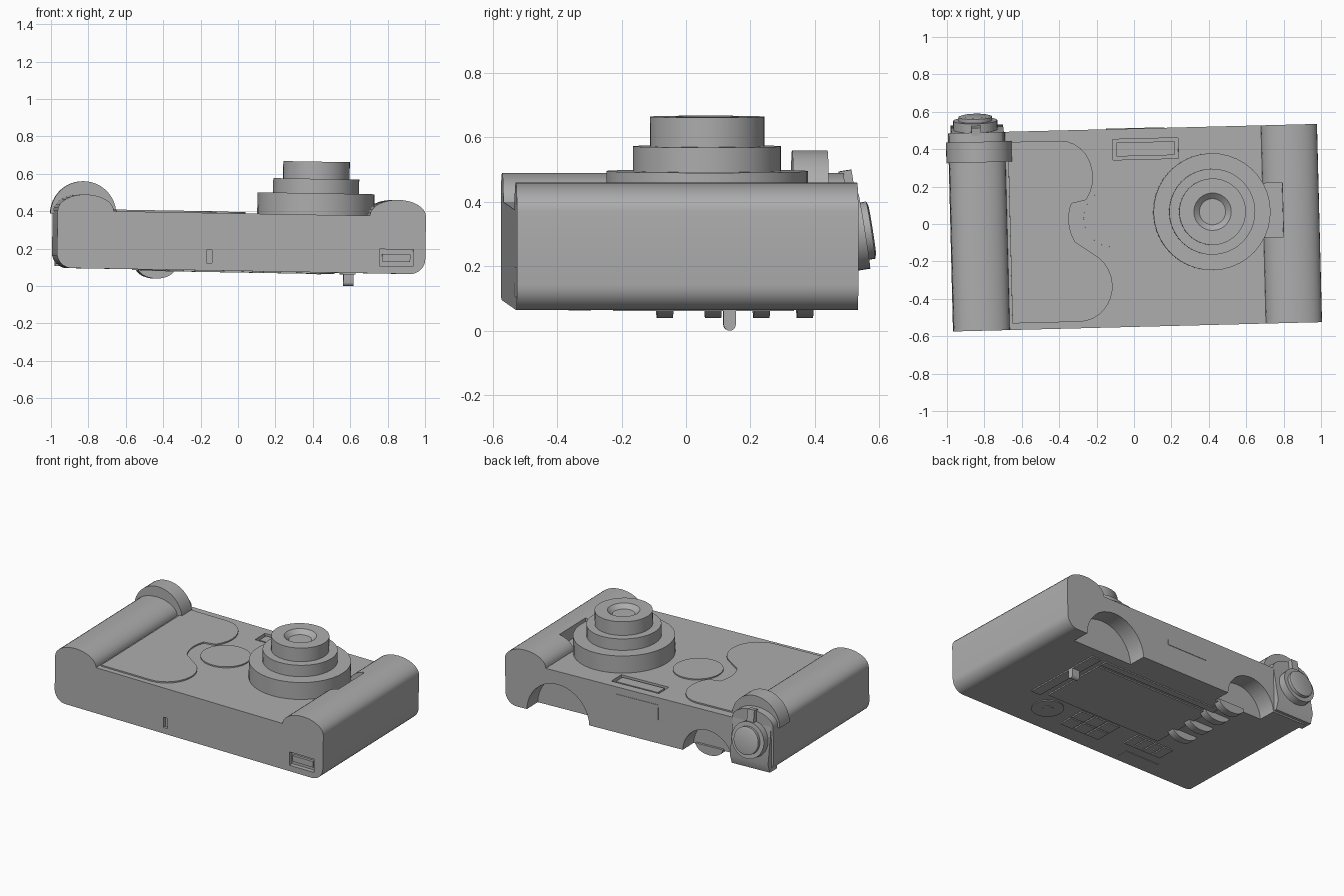
import bpy, bmesh, math
from mathutils import Matrix, Vector

cube = bpy.data.objects.get("Cube")
if cube:
    bpy.data.objects.remove(cube, do_unlink=True)

grey = bpy.data.materials.new("plain_grey")
grey.use_nodes = True
COLOUR = (0.42, 0.42, 0.42, 1)
grey.diffuse_color = COLOUR
grey.node_tree.nodes["Principled BSDF"].inputs["Base Color"].default_value = COLOUR

parts = []
BOTTOM, TOP = 0.08, 0.388
FRONT, BACK = -0.55, 0.51


def finish(name, bm):
    bmesh.ops.recalc_face_normals(bm, faces=bm.faces)
    mesh = bpy.data.meshes.new(name)
    bm.to_mesh(mesh)
    bm.free()
    ob = bpy.data.objects.new(name, mesh)
    bpy.context.collection.objects.link(ob)
    mesh.materials.append(grey)
    parts.append(ob)
    return ob


def prism(name, outline, start, depth):
    """Extrude a closed 3D outline along the depth vector."""
    bm = bmesh.new()
    face = bm.faces.new([bm.verts.new(start(a, b)) for a, b in outline])
    new = bmesh.ops.extrude_face_region(bm, geom=[face])["geom"]
    bmesh.ops.translate(bm, vec=depth, verts=[v for v in new if isinstance(v, bmesh.types.BMVert)])
    return finish(name, bm)


def prism_y(name, outline, y0, y1):
    return prism(name, outline, lambda x, z: (x, y0, z), (0, y1 - y0, 0))


def prism_z(name, outline, z0, z1):
    return prism(name, outline, lambda x, y: (x, y, z0), (0, 0, z1 - z0))


def box(name, x0, x1, y0, y1, z0, z1):
    return prism_z(name, [(x0, y0), (x1, y0), (x1, y1), (x0, y1)], z0, z1)


def arc(cx, cy, rx, ry, a0, a1, n):
    angles = [math.radians(a0 + (a1 - a0) * i / n) for i in range(n + 1)]
    return [(cx + rx * math.cos(a), cy + ry * math.sin(a)) for a in angles]


def disc(name, x, y, r, z0, z1, n=40):
    return prism_z(name, arc(x, y, r, r, 0, 360, n)[:-1], z0, z1)


def lathe(name, x, y, profile, n=40):
    """Spin a radius and height profile around an upright axis."""
    bm = bmesh.new()
    verts = [bm.verts.new((r, 0, z)) for r, z in profile]
    edges = [bm.edges.new(pair) for pair in zip(verts, verts[1:])]
    bmesh.ops.spin(bm, geom=verts + edges, axis=(0, 0, 1), cent=(0, 0, 0),
                   steps=n, angle=math.tau)
    bmesh.ops.remove_doubles(bm, verts=bm.verts, dist=0.0005)
    bmesh.ops.translate(bm, vec=(x, y, 0), verts=bm.verts)
    return finish(name, bm)


def cut(target, cutter):
    mod = target.modifiers.new("cut", 'BOOLEAN')
    mod.operation, mod.solver, mod.object = 'DIFFERENCE', 'EXACT', cutter
    graph = bpy.context.evaluated_depsgraph_get()
    graph.update()
    target_mesh = bpy.data.meshes.new_from_object(target.evaluated_get(graph))
    target.modifiers.clear()
    target.data = target_mesh
    parts.remove(cutter)
    bpy.data.objects.remove(cutter, do_unlink=True)


# Body with a rounded grip ridge at each end
half = arc(0.835, TOP, 0.15, 0.087, 180, 0, 16)
half += arc(0.905, BOTTOM + 0.08, 0.08, 0.08, 0, -90, 8)
body = prism_y("body", half + [(-x, z) for x, z in reversed(half)], FRONT, BACK)

# Recesses: lens clearance, finger arches, window, side slots
cut(body, box("clearance", 0.67, 0.79, -0.09, 0.20, TOP, 0.6))
for x, r in ((0.60, 0.23), (-0.50, 0.185)):
    cut(body, prism_y("arch", arc(x, BOTTOM - 0.01, r, r, 0, 360, 32)[:-1], BACK - 0.12, 0.7))
cut(body, box("window_hole", -0.11, 0.24, 0.345, 0.455, TOP - 0.025, 0.6))
cut(body, box("port_hole", 0.74, 0.92, -0.7, FRONT + 0.03, 0.12, 0.21))
cut(body, box("slot_hole", -0.185, -0.155, -0.7, FRONT + 0.02, 0.12, 0.19))
box("window_glass", -0.09, 0.22, 0.363, 0.437, TOP - 0.03, TOP - 0.005)
box("port_plug", 0.755, 0.905, FRONT + 0.012, FRONT + 0.05, 0.145, 0.185)

# Front grip panel with a wavy edge, and the round cover beside it
wave = [(-0.67, 0.455)]
wave += arc(-0.39, 0.26, 0.17, 0.195, 90, -40, 10)
wave += arc(-0.12, 0.03, 0.235, 0.235, 158, 210, 8)
wave += arc(-0.31, -0.325, 0.18, 0.19, 50, -90, 12)
wave.append((-0.67, -0.515))
prism_z("grip_panel", wave, TOP - 0.01, TOP + 0.009)
disc("round_cover", -0.12, 0.035, 0.155, TOP - 0.01, TOP + 0.008)

# Stepped lens with a dished centre
lathe("lens", 0.41, 0.055, [
    (0, TOP - 0.02), (0.313, TOP - 0.02), (0.313, 0.503), (0.23, 0.503), (0.23, 0.58),
    (0.178, 0.58), (0.178, 0.672), (0.1, 0.672), (0.07, 0.645), (0, 0.645)])

# Collar around the tall end of the left grip
prism_y("grip_collar", arc(-0.825, 0.37, 0.176, 0.176, 180, 0, 24), 0.35, 0.46)

# Sloped shoulder and tilted dial
shoulder = [(0.45, 0.42), (0.505, 0.42), (0.55, 0.15), (0.53, BOTTOM + 0.01), (0.45, BOTTOM + 0.01)]
prism("dial_shoulder", shoulder, lambda y, z: (-0.97, y, z), (0.28, 0, 0))
dial = lathe("dial", 0, 0, [(0, -0.03), (0.118, -0.03), (0.118, 0.03), (0.09, 0.03),
                            (0.09, 0.05), (0.075, 0.055), (0, 0.055)], 32)
lever = box("dial_lever", -0.025, 0.025, 0.08, 0.195, -0.02, 0.02)
place = Matrix.Translation((-0.84, 0.545, 0.29)) @ Matrix.Rotation(math.radians(-81), 4, 'X')
flip = Matrix.Rotation(math.pi, 4, 'Z')
for ob in (dial, lever):
    ob.data.transform(place @ flip)

# Rear face: screen, rails, keypads, pads and pin
def plate(name, x0, x1, y0, y1, h=0.008):
    return box(name, x0, x1, y0, y1, BOTTOM - h, BOTTOM + 0.01)

plate("screen", -0.38, 0.51, -0.21, 0.25)
plate("screen_rail_top", -0.40, 0.51, 0.275, 0.32)
plate("screen_rail_side", 0.55, 0.62, -0.24, 0.32)
plate("label_plate", -0.58, -0.32, -0.51, -0.43, 0.004)
disc("direction_pad", 0.40, -0.34, 0.10, BOTTOM - 0.006, BOTTOM + 0.01, 32)
disc("direction_button", 0.40, -0.34, 0.035, BOTTOM - 0.01, BOTTOM, 20)
for i in range(3):
    for j in range(2):
        x, y = 0.17 - i * 0.105, -0.43 + j * 0.105
        plate("key", x - 0.047, x + 0.047, y, y + 0.095)
for i in range(4):
    x = -0.27 - i * 0.075
    plate("small_key", x - 0.033, x + 0.033, -0.36, -0.24)
for y in (-0.055, 0.095, 0.245, 0.38):
    prism_y("thumb_tab", arc(-0.44, BOTTOM + 0.012, 0.1, 0.06, 180, 360, 16), y - 0.025, y + 0.025)
pin = arc(0.12, 0.03, 0.019, 0.019, 180, 360, 10) + [(0.139, 0.1), (0.101, 0.1)]
prism("pin", pin, lambda y, z: (0.565, y, z), (0.055, 0, 0))

# Shallow door on the upper wall
box("wall_door", -0.14, 0.17, BACK - 0.01, BACK + 0.003, 0.24, 0.34)

# Slight overall lean, then shading
lean = Matrix.Rotation(math.radians(1.45), 4, 'Z') @ Matrix.Rotation(math.radians(1), 4, 'Y')
for ob in parts:
    ob.data.transform(lean)
bpy.ops.object.select_all(action='DESELECT')
for ob in parts:
    ob.select_set(True)
bpy.context.view_layer.objects.active = body
bpy.ops.object.shade_smooth_by_angle(angle=math.radians(30))
